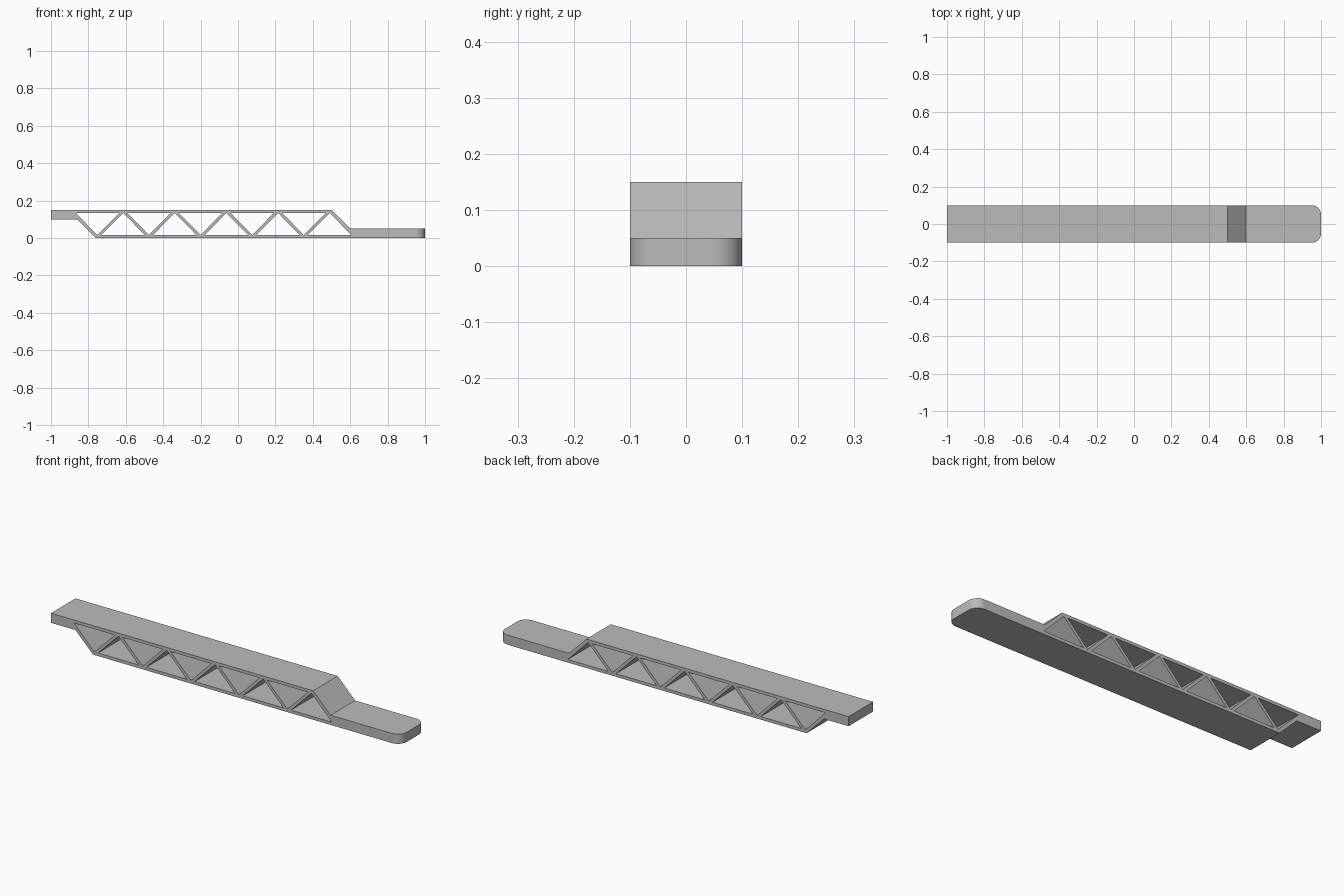
import bpy, bmesh
from math import radians

cube = bpy.data.objects.get("Cube")
if cube:
    bpy.data.objects.remove(cube, do_unlink=True)

grey = bpy.data.materials.new("light_grey")
grey.use_nodes = True
colour = (0.5, 0.5, 0.5, 1)
grey.diffuse_color = colour
grey.node_tree.nodes["Principled BSDF"].inputs["Base Color"].default_value = colour


def prism(name, outlines, half_width, round_end=False):
    """Extrude closed x-z outlines along y into one object."""
    bm = bmesh.new()
    for outline in outlines:
        face = bm.faces.new([bm.verts.new((x, -half_width, z)) for x, z in outline])
        out = bmesh.ops.extrude_face_region(bm, geom=[face], use_keep_orig=True)
        moved = [v for v in out["geom"] if isinstance(v, bmesh.types.BMVert)]
        bmesh.ops.translate(bm, verts=moved, vec=(0, 2 * half_width, 0))
    bmesh.ops.recalc_face_normals(bm, faces=bm.faces)
    if round_end:
        # Round the two upright edges at the tip of the tongue
        tip = max(v.co.x for v in bm.verts)
        edges = [e for e in bm.edges
                 if all(v.co.x > tip - 1e-4 for v in e.verts)
                 and abs(e.verts[0].co.z - e.verts[1].co.z) > 0.01]
        bmesh.ops.bevel(bm, geom=edges, offset=0.05, segments=12,
                        profile=0.5, affect='EDGES')
    mesh = bpy.data.meshes.new(name)
    bm.to_mesh(mesh)
    bm.free()
    mesh.materials.append(grey)
    obj = bpy.data.objects.new(name, mesh)
    bpy.context.collection.objects.link(obj)
    return obj


# Beam side profile: end ledge, raised body and low tongue
profile = [(-1, 0.15), (-1, 0.10), (-0.86, 0.10), (-0.76, 0),
           (1, 0), (1, 0.05), (0.6, 0.05), (0.5, 0.15)]
beam = prism("truss_beam", [profile], 0.1, round_end=True)

# Alternating triangular openings between the diagonal struts
low, high, half = 0.016, 0.134, 0.116
first, step = -0.752, 0.138
openings = []
for i in range(10):
    centre = first + i * step
    base, apex = (low, high) if i % 2 else (high, low)
    openings.append([(centre - half, base), (centre + half, base), (centre, apex)])
cutter = prism("opening_cutter", openings, 0.15)
cutter.hide_render = True

cut = beam.modifiers.new("openings", 'BOOLEAN')
cut.operation = 'DIFFERENCE'
cut.solver = 'EXACT'
cut.object = cutter
bpy.ops.object.select_all(action='DESELECT')
bpy.context.view_layer.objects.active = beam
beam.select_set(True)
bpy.ops.object.modifier_apply(modifier=cut.name)
bpy.data.objects.remove(cutter, do_unlink=True)

bpy.ops.object.shade_smooth_by_angle(angle=radians(30))
